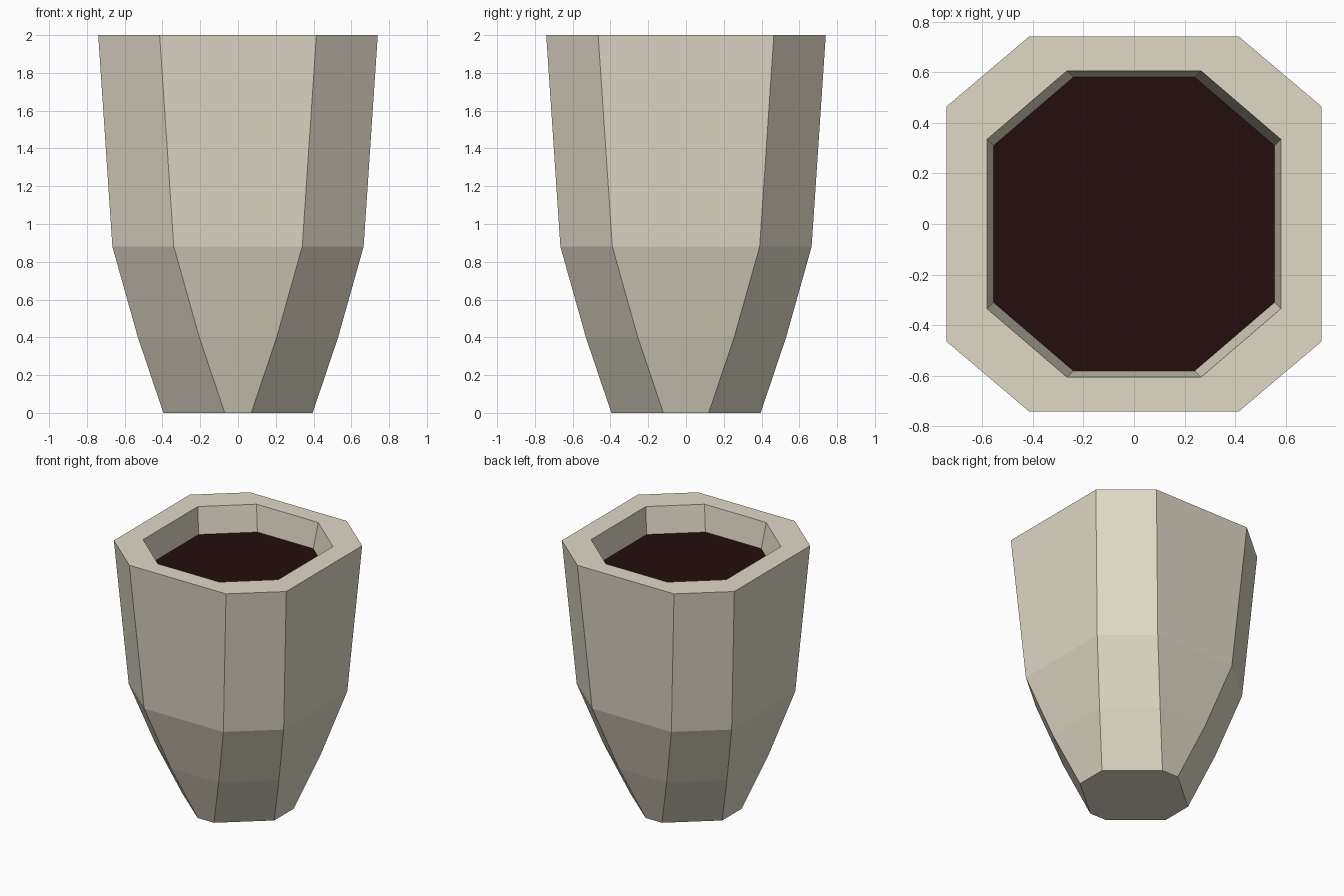
import bpy
import bmesh

if "Cube" in bpy.data.objects:
    bpy.data.objects.remove(bpy.data.objects["Cube"])


def material(name, rgb):
    m = bpy.data.materials.new(name)
    m.diffuse_color = (*rgb, 1)
    m.use_nodes = True
    m.node_tree.nodes["Principled BSDF"].inputs["Base Color"].default_value = m.diffuse_color
    return m


def octagon(bm, x, y, z, cut_x, cut_y):
    """Ring of eight vertices: a rectangle with its corners cut off."""
    a, b = x - cut_x, y - cut_y
    pts = [(-a, -y), (a, -y), (x, -b), (x, b), (a, y), (-a, y), (-x, b), (-x, -b)]
    return [bm.verts.new((px, py, z)) for px, py in pts]


def bridge(bm, low, high):
    for i in range(8):
        j = (i + 1) % 8
        bm.faces.new((low[i], low[j], high[j], high[i]))


def finish(bm, name, mat):
    bmesh.ops.recalc_face_normals(bm, faces=bm.faces)
    mesh = bpy.data.meshes.new(name)
    bm.to_mesh(mesh)
    bm.free()
    mesh.materials.append(mat)
    obj = bpy.data.objects.new(name, mesh)
    bpy.context.collection.objects.link(obj)
    return obj


cream = material("cream ceramic", (0.74, 0.69, 0.56))
brown = material("dark brown drink", (0.018, 0.0044, 0.0044))

# Cup: outer wall up, over the rim, and down the inside to the floor
outer = [(0.395, 0.0), (0.53, 0.40), (0.665, 0.88), (0.74, 2.0)]
inner = [(0.58, 0.605, 2.0), (0.555, 0.58, 1.8), (0.50, 0.525, 0.9), (0.34, 0.365, 0.3)]
bm = bmesh.new()
rings = [octagon(bm, r, r, z, 0.325, 0.275) for r, z in outer]
rings += [octagon(bm, x, y, z, 0.315, 0.27) for x, y, z in inner]
for low, high in zip(rings, rings[1:]):
    bridge(bm, low, high)
bm.faces.new(rings[0][::-1])
bm.faces.new(rings[-1])
finish(bm, "cup", cream)

# Drink: flat surface a little below the rim
bm = bmesh.new()
bm.faces.new(octagon(bm, 0.555, 0.58, 1.8, 0.31, 0.265))
drink = finish(bm, "drink_surface", brown)
if drink.data.polygons[0].normal.z < 0:
    drink.data.flip_normals()
